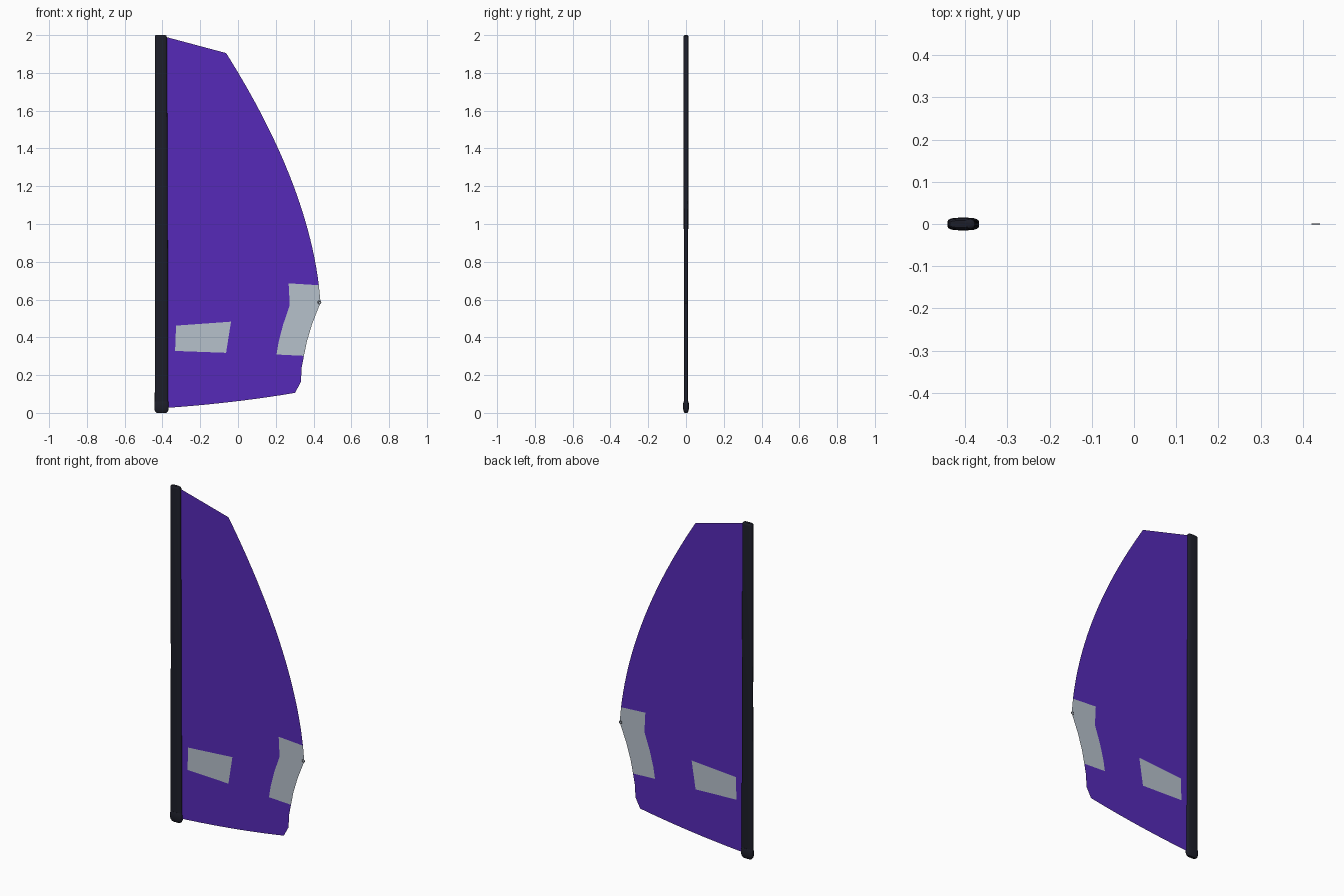
import bpy, bmesh, math
from mathutils import Vector

if "Cube" in bpy.data.objects:
    bpy.data.objects.remove(bpy.data.objects["Cube"])


def material(name, rgb):
    m = bpy.data.materials.new(name)
    m.diffuse_color = (*rgb, 1)
    m.use_nodes = True
    m.node_tree.nodes["Principled BSDF"].inputs["Base Color"].default_value = m.diffuse_color
    return m


PURPLE = material("purple cloth", (0.093, 0.023, 0.479))
CLEAR = material("pale grey window", (0.468, 0.533, 0.60))
BLACK = material("black mast", (0.012, 0.013, 0.022))
METAL = material("grey metal", (0.12, 0.12, 0.14))


def finish(name, bm, mat, smooth=False):
    me = bpy.data.meshes.new(name)
    bm.to_mesh(me)
    bm.free()
    me.materials.append(mat)
    ob = bpy.data.objects.new(name, me)
    bpy.context.collection.objects.link(ob)
    if smooth:
        bpy.ops.object.select_all(action='DESELECT')
        ob.select_set(True)
        bpy.context.view_layer.objects.active = ob
        bpy.ops.object.shade_smooth_by_angle(angle=math.radians(40))
    return ob


def bezier(a, b, c, n):
    """Quadratic curve from a to c, pulled towards b."""
    a, b, c = Vector(a), Vector(b), Vector(c)
    return [tuple(a * (1 - t) ** 2 + b * 2 * t * (1 - t) + c * t * t)
            for t in (i / n for i in range(n + 1))]


def sheet(name, loops, mat):
    """Flat cloth in the xz plane; loops after the first are openings."""
    bm = bmesh.new()
    edges = []
    for loop in loops:
        vs = [bm.verts.new((x, 0, z)) for x, z in loop]
        edges += [bm.edges.new((vs[i - 1], vs[i])) for i in range(len(vs))]
    bmesh.ops.triangle_fill(bm, use_beauty=True, use_dissolve=False,
                            edges=edges, normal=(0, -1, 0))
    for f in bm.faces:
        f.normal_update()
        if f.normal.y > 0:
            f.normal_flip()
    return finish(name, bm, mat)


def loft(name, rings, mat, n=24):
    """Stack of rounded oblong sections: (z, x centre, half width, half depth)."""
    bm = bmesh.new()
    prev = None
    for z, cx, w, d in rings:
        ring = []
        for i in range(n):
            a = 2 * math.pi * (i + 0.5) / n
            c, s = math.cos(a), math.sin(a)
            ring.append(bm.verts.new((cx + w * math.copysign(abs(c) ** 0.6, c),
                                      d * math.copysign(abs(s) ** 0.6, s), z)))
        if prev:
            for i in range(n):
                j = (i + 1) % n
                bm.faces.new((prev[i], prev[j], ring[j], ring[i]))
        else:
            bm.faces.new(ring[::-1])
        prev = ring
    bm.faces.new(prev)
    return finish(name, bm, mat, True)


# Windows
mast_window = [(-0.328, 0.462), (-0.037, 0.483), (-0.063, 0.318), (-0.333, 0.328)]
window_inner = [(0.268, 0.686), (0.274, 0.57), (0.238, 0.465), (0.215, 0.375), (0.204, 0.309)]
window_outer = [(0.349, 0.302), (0.365, 0.38), (0.392, 0.47), (0.437, 0.584), (0.428, 0.676)]
sheet("mast_window", [mast_window], CLEAR)
sheet("edge_window", [window_inner + window_outer], CLEAR)

# Sail cloth, cut around both windows
leech = bezier((-0.063, 1.905), (0.359, 1.235), (0.428, 0.676), 24)
foot = bezier((0.302, 0.106), (-0.03, 0.05), (-0.40, 0.025), 10)
outline = ([(-0.40, 1.995)] + leech + window_inner + [window_outer[0]]
           + [(0.337, 0.24), (0.333, 0.164)] + foot)
sheet("sail", [outline, mast_window], PURPLE)

# Mast sleeve with softly rounded ends
loft("mast", [(0.03, -0.405, 0.036, 0.011), (1.0, -0.406, 0.034, 0.012),
              (1.985, -0.408, 0.032, 0.014), (1.996, -0.409, 0.031, 0.012),
              (2.0, -0.411, 0.026, 0.008)], BLACK)

# Mast foot
loft("mast_foot", [(0.0, -0.405, 0.026, 0.008), (0.008, -0.405, 0.034, 0.012),
                   (0.02, -0.405, 0.038, 0.015), (0.05, -0.405, 0.038, 0.015),
                   (0.06, -0.405, 0.036, 0.012)], BLACK)

# Corner eyelet
bpy.ops.mesh.primitive_torus_add(major_segments=20, minor_segments=6,
                                 major_radius=0.008, minor_radius=0.002,
                                 location=(0.431, 0, 0.585),
                                 rotation=(math.pi / 2, 0, 0))
eyelet = bpy.context.object
eyelet.name = "eyelet"
eyelet.data.materials.append(METAL)
bpy.ops.object.shade_smooth_by_angle()
